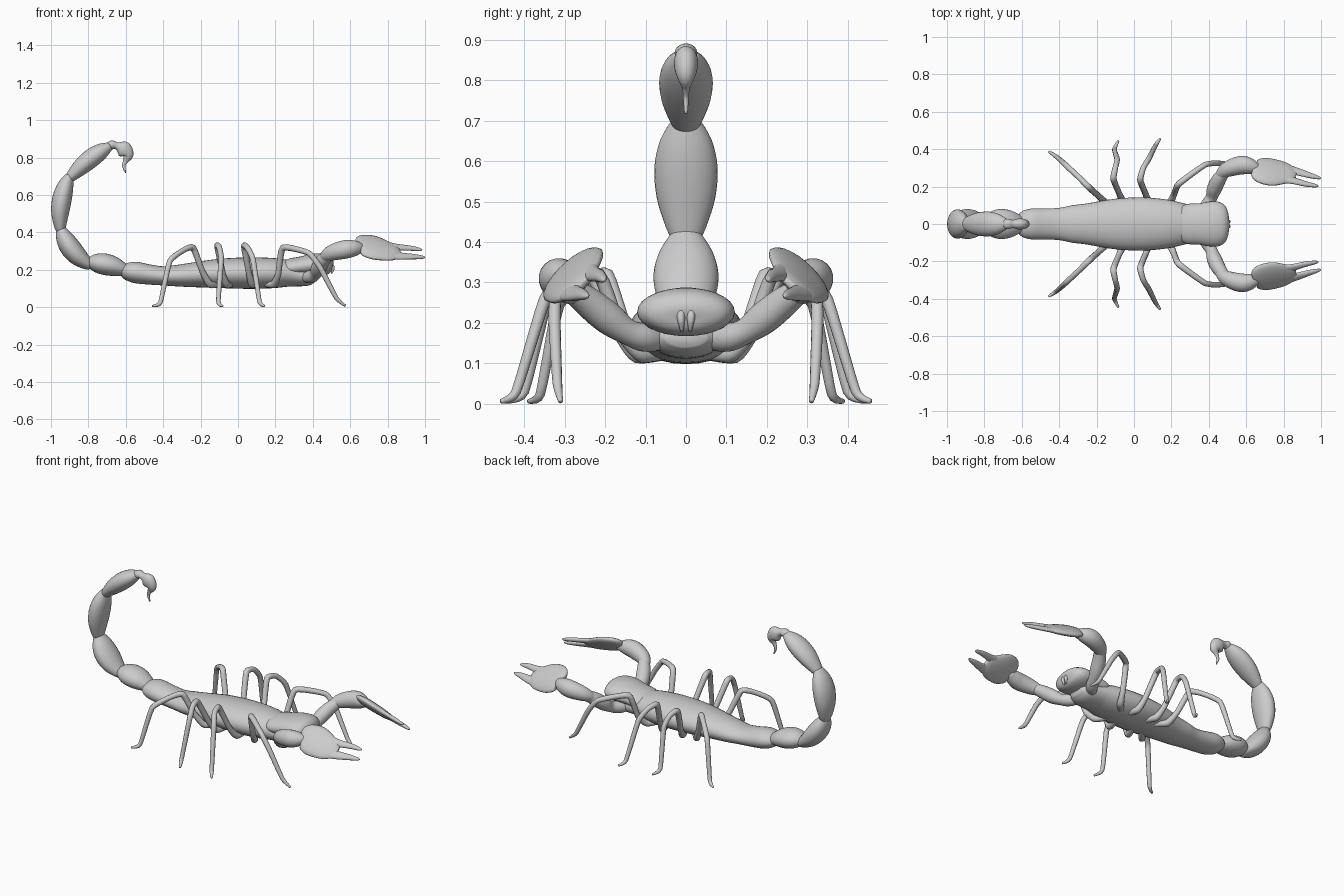
import bpy, bmesh, math
from mathutils import Vector


# Cardinal spline; tension 0.5 is smooth, lower is more angular
def spline(a, b, c, d, t, k):
    m0, m1 = k * (c - a), k * (d - b)
    t2, t3 = t * t, t ** 3
    return (2 * t3 - 3 * t2 + 1) * b + (t3 - 2 * t2 + t) * m0 + (3 * t2 - 2 * t3) * c + (t3 - t2) * m1


# Lofts an elliptical tube through stations (x, y, z, half_width, half_height)
def tube(name, pts, ref, sides=20, steps=4, tension=0.5):
    rows = []
    n = len(pts)
    for i in range(n - 1):
        q = [pts[max(i - 1, 0)], pts[i], pts[i + 1], pts[min(i + 2, n - 1)]]
        for k in range(steps):
            rows.append([spline(*v, k / steps, tension) for v in zip(*q)])
    rows.append(list(pts[-1]))
    bm = bmesh.new()
    rings = []
    for i, r in enumerate(rows):
        tan = Vector(rows[min(i + 1, len(rows) - 1)][:3]) - Vector(rows[max(i - 1, 0)][:3])
        tan.normalize()
        side = Vector(ref) - tan * tan.dot(Vector(ref))
        side.normalize()
        up = tan.cross(side)
        w, h = max(r[3], 0.001), max(r[4], 0.001)
        ring = []
        for k in range(sides):
            a = math.tau * k / sides
            p = Vector(r[:3]) + side * (w * math.cos(a)) + up * (h * math.sin(a))
            p.z = max(p.z, 0)
            ring.append(bm.verts.new(p))
        rings.append(ring)
    for a, b in zip(rings, rings[1:]):
        for k in range(sides):
            j = (k + 1) % sides
            bm.faces.new((a[k], a[j], b[j], b[k]))
    bm.faces.new(rings[0])
    bm.faces.new(rings[-1])
    bmesh.ops.recalc_face_normals(bm, faces=bm.faces)
    for f in bm.faces:
        f.smooth = True
    me = bpy.data.meshes.new(name)
    bm.to_mesh(me)
    bm.free()
    ob = bpy.data.objects.new(name, me)
    bpy.context.collection.objects.link(ob)


Y = (0, 1, 0)


# Stations on the centre plane, given as (x, z, half_width, half_height)
def centre(name, pts):
    tube(name, [(x, 0, z, w, h) for x, z, w, h in pts], Y, 28)


# Abdomen running smoothly into the first tail joint, and head shield
centre("abdomen", [(-.62, .193, .05, .03), (-.595, .19, .07, .046), (-.55, .186, .082, .057),
                   (-.48, .175, .083, .054), (-.4, .167, .086, .051), (-.33, .168, .1, .057),
                   (-.25, .172, .11, .065), (-.1, .18, .135, .078), (.05, .182, .142, .084),
                   (.18, .182, .13, .081), (.26, .18, .112, .072), (.31, .172, .1, .062),
                   (.38, .163, .085, .048), (.42, .163, .05, .022)])
centre("head_shield", [(.23, .205, .08, .035), (.28, .21, .106, .05), (.34, .218, .109, .053),
                       (.4, .226, .119, .059), (.45, .227, .119, .059), (.485, .226, .1, .05),
                       (.502, .225, .065, .032), (.508, .224, .02, .01)])

# Tail segments: start, curve control, end, half width, half height
segments = [((-.59, .19), (-.7, .24), (-.805, .237), .08, .057),
            ((-.785, .222), (-.9, .28), (-.95, .425), .08, .055),
            ((-.948, .405), (-.967, .555), (-.9, .705), .078, .052),
            ((-.907, .682), (-.805, .796), (-.682, .862), .066, .05)]
profile = [(0, .45), (.12, .66), (.35, .93), (.6, 1), (.82, .82), (1, .42)]
for i, (a, c, b, w, h) in enumerate(segments):
    pts = []
    for t, r in profile:
        x, z = [(1 - t) ** 2 * a[k] + 2 * t * (1 - t) * c[k] + t * t * b[k] for k in (0, 1)]
        pts.append((x, z, w * r, h * r))
    centre(f"tail_segment_{i + 1}", pts)

# Venom bulb with hooked sting
centre("sting", [(-.705, .857, .02, .015), (-.675, .867, .028, .024), (-.647, .862, .022, .02),
                 (-.612, .845, .03, .043), (-.588, .813, .024, .03), (-.601, .782, .01, .014),
                 (-.611, .755, .007, .009), (-.6, .718, .004, .003)])


# Height of the tilted claw plane
def claw_z(x, y):
    return .385 - .86 * (y - .21) - .3 * (x - .7)


legs = {
    "front_leg": [(.13, .04, .128), (.19, .11, .122), (.215, .16, .175), (.24, .215, .318),
                  (.377, .315, .29), (.44, .325, .21), (.525, .318, .05), (.575, .31, .006)],
    "second_leg": [(.09, .04, .128), (.075, .12, .12), (.06, .165, .175), (.033, .235, .325),
                   (.05, .3, .318), (.08, .35, .255), (.115, .42, .03), (.14, .457, .006)],
    "third_leg": [(-.03, .04, .128), (-.06, .12, .12), (-.08, .165, .175), (-.11, .24, .325),
                  (-.1, .3, .318), (-.09, .345, .255), (-.105, .4, .03), (-.083, .446, .006)],
    "rear_leg": [(-.09, .04, .128), (-.15, .11, .122), (-.19, .15, .19), (-.24, .195, .318),
                 (-.29, .245, .305), (-.365, .315, .245), (-.415, .36, .025), (-.457, .388, .006)]}
leg_radii = [.018, .02, .016, .017, .015, .015, .012, .006]

for s, tag in ((1, "left"), (-1, "right")):
    # Walking legs
    for name, path in legs.items():
        d = Vector(path[-1]) - Vector(path[0])
        pts = [(x, s * y, z, r, r) for (x, y, z), r in zip(path, leg_radii)]
        tube(f"{tag}_{name}", pts, (-s * d.y, d.x, 0), 12, 5, 0.25)

    # Pincer arm in two segments
    upper = [(.35, .05, .16, .025), (.39, .1, .163, .035), (.415, .145, .178, .032),
             (.43, .19, .21, .04), (.455, .24, .25, .038), (.485, .28, .28, .03)]
    fore = [(.455, .255, .262, .025), (.495, .29, .288, .041), (.57, .314, .308, .05),
            (.625, .307, .315, .042), (.67, .288, .318, .02)]
    for name, path in (("upper_arm", upper), ("forearm", fore)):
        tube(f"{tag}_{name}", [(x, s * y, z, r, r) for x, y, z, r in path], (0, -s * .7, .7))

    # Flat tilted palm with two fingers
    palm = [(.635, .29, .03, .014), (.66, .283, .076, .022), (.72, .279, .094, .025),
            (.79, .275, .08, .022), (.84, .267, .058, .017), (.866, .262, .03, .008)]
    outer = [(.79, .3, .035, .016), (.87, .281, .025, .013), (.94, .26, .017, .012),
             (.985, .248, .01, .008), (1.0, .243, .003, .003)]
    inner = [(.78, .245, .03, .016), (.85, .232, .022, .013), (.92, .214, .016, .012),
             (.97, .205, .01, .008), (.985, .203, .003, .003)]
    for name, path in (("palm", palm), ("outer_finger", outer), ("inner_finger", inner)):
        tube(f"{tag}_{name}", [(x, s * y, claw_z(x, y), w, h) for x, y, w, h in path],
             (0, -s * .76, .65))

    # Small mouth fang
    tube(f"{tag}_fang", [(.46, s * .013, .225, .01, .012), (.495, s * .013, .225, .011, .014),
                         (.507, s * .012, .205, .009, .01), (.5, s * .01, .18, .004, .003)], Y, 10)
